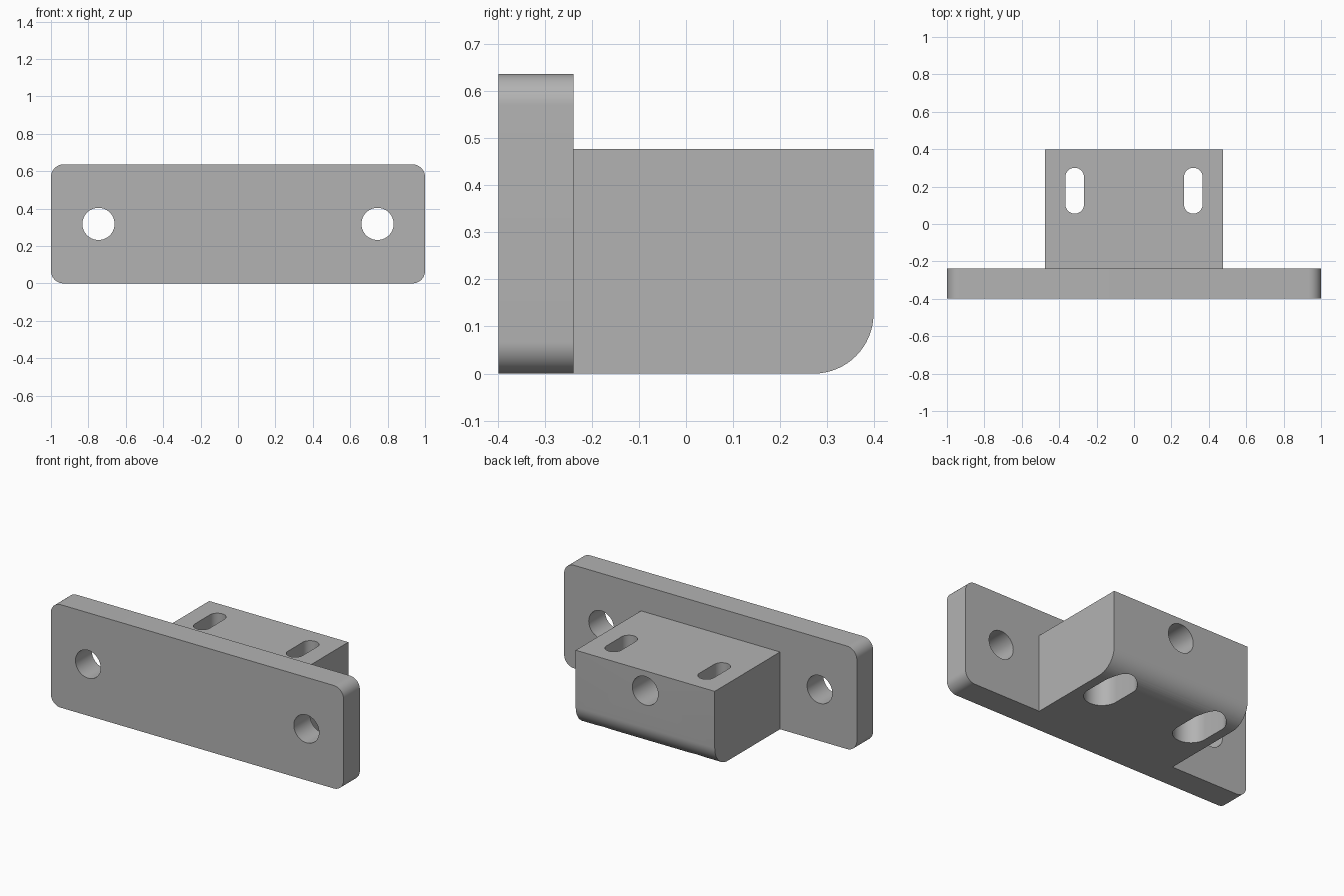
import bpy, bmesh
from math import sin, cos, pi, radians

cube = bpy.data.objects.get("Cube")
if cube:
    bpy.data.objects.remove(cube, do_unlink=True)

grey = bpy.data.materials.new("plain grey")
grey.use_nodes = True
colour = (0.45, 0.45, 0.45, 1)
grey.diffuse_color = colour
grey.node_tree.nodes["Principled BSDF"].inputs["Base Color"].default_value = colour


def rounded_rect(u0, u1, v0, v1, radii, steps=16):
    """Outline with a radius per corner: low-low, high-low, high-high, low-high."""
    corners = [(u0, v0, 1, 1), (u1, v0, -1, 1), (u1, v1, -1, -1), (u0, v1, 1, -1)]
    points = []
    for i, ((u, v, su, sv), r) in enumerate(zip(corners, radii)):
        if r == 0:
            points.append((u, v))
            continue
        for k in range(steps + 1):
            a = pi + (i + k / steps) * pi / 2
            points.append((u + su * r + r * cos(a), v + sv * r + r * sin(a)))
    return points


def prism(name, outline, axis, start, end):
    """Extrude an outline along one axis."""
    place = {"X": lambda u, v, w: (w, u, v),
             "Y": lambda u, v, w: (u, w, v),
             "Z": lambda u, v, w: (u, v, w)}[axis]
    bm = bmesh.new()
    rings = [[bm.verts.new(place(u, v, w)) for u, v in outline] for w in (start, end)]
    n = len(outline)
    for ring in rings:
        bm.faces.new(ring)
    for i in range(n):
        j = (i + 1) % n
        bm.faces.new((rings[0][i], rings[0][j], rings[1][j], rings[1][i]))
    bmesh.ops.remove_doubles(bm, verts=bm.verts, dist=1e-5)
    bmesh.ops.recalc_face_normals(bm, faces=bm.faces)
    mesh = bpy.data.meshes.new(name)
    bm.to_mesh(mesh)
    bm.free()
    mesh.materials.append(grey)
    obj = bpy.data.objects.new(name, mesh)
    bpy.context.collection.objects.link(obj)
    return obj


def slot(u, v, width, length):
    """Outline of a round-ended slot; equal width and length give a circle."""
    w, h = width / 2, length / 2
    return rounded_rect(u - w, u + w, v - h, v + h, [w] * 4)


def combine(target, tool, operation):
    mod = target.modifiers.new(operation, "BOOLEAN")
    mod.operation, mod.solver, mod.object = operation, "EXACT", tool
    bpy.context.view_layer.objects.active = target
    bpy.ops.object.modifier_apply(modifier=mod.name)
    bpy.data.objects.remove(tool, do_unlink=True)


# Upright plate with rounded corners, joined to the block behind it
bracket = prism("mounting_bracket", rounded_rect(-1, 1, 0, 0.636, [0.067] * 4),
                "Y", -0.398, -0.239)
block = prism("block", rounded_rect(-0.3, 0.398, 0, 0.477, [0, 0.127, 0, 0]),
              "X", -0.475, 0.475)
combine(bracket, block, "UNION")

# Plate screw holes, and slots through the block with wide recesses below
for x in (-1, 1):
    combine(bracket, prism("screw_hole", slot(x * 0.746, 0.318, 0.172, 0.172),
                           "Y", -0.5, -0.1), "DIFFERENCE")
    combine(bracket, prism("slot", slot(x * 0.317, 0.178, 0.1, 0.245),
                           "Z", 0.2, 0.6), "DIFFERENCE")
    combine(bracket, prism("slot_recess", slot(x * 0.317, 0.178, 0.2, 0.345),
                           "Z", -0.1, 0.318), "DIFFERENCE")

# Blind hole in the back of the block
combine(bracket, prism("back_hole", slot(0, 0.354, 0.176, 0.176),
                       "Y", 0.0, 0.5), "DIFFERENCE")

bpy.ops.object.select_all(action="DESELECT")
bracket.select_set(True)
bpy.context.view_layer.objects.active = bracket
bpy.ops.object.shade_smooth_by_angle(angle=radians(30))
